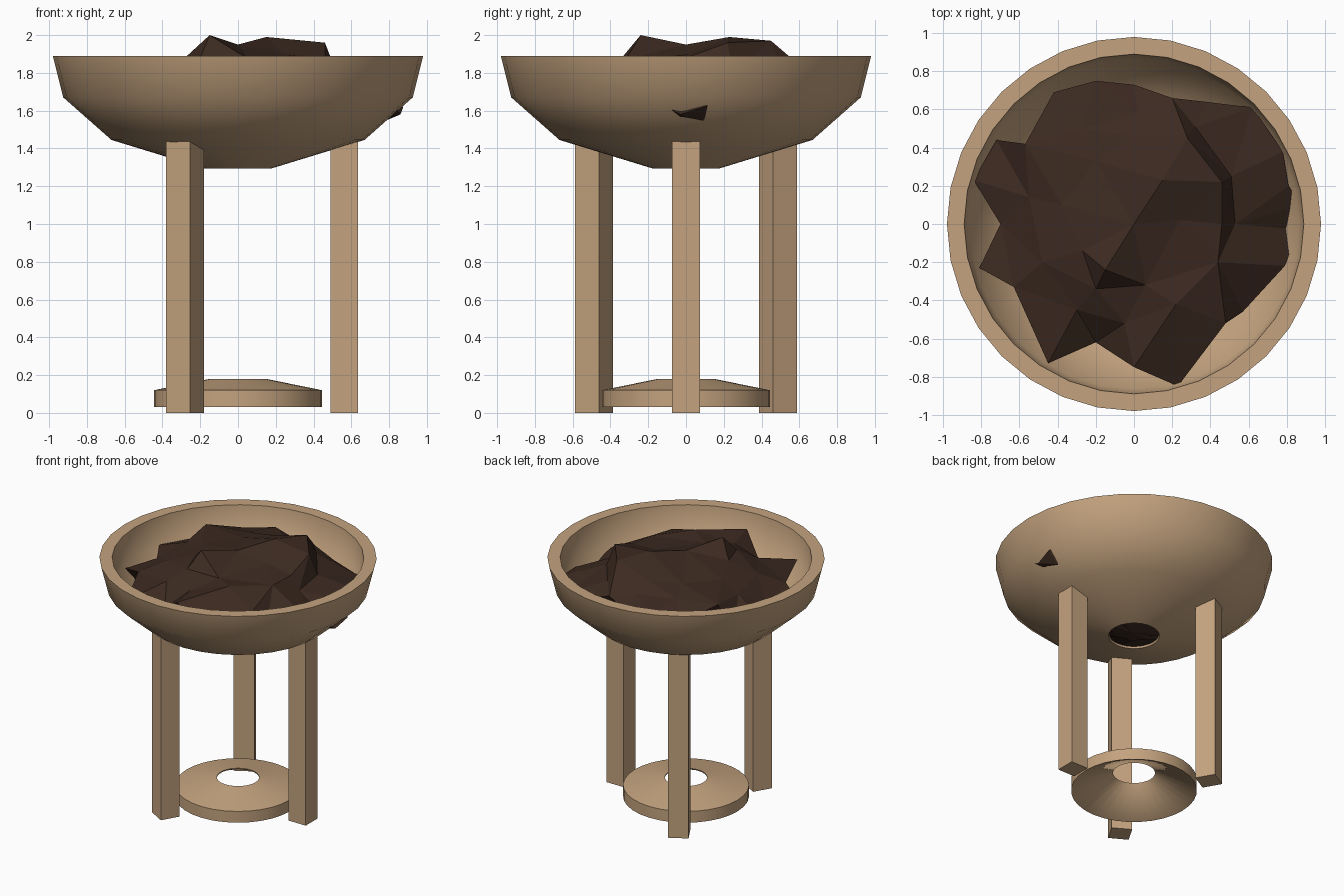
import bpy, bmesh, math, random
from mathutils import Matrix, Vector
from mathutils.geometry import delaunay_2d_cdt

if "Cube" in bpy.data.objects:
    bpy.data.objects.remove(bpy.data.objects["Cube"])

random.seed(4)


def material(name, rgb):
    m = bpy.data.materials.new(name)
    m.diffuse_color = (*rgb, 1)
    m.use_nodes = True
    m.node_tree.nodes["Principled BSDF"].inputs["Base Color"].default_value = m.diffuse_color
    return m


TAN = material("tan", (0.55, 0.365, 0.21))
DARK = material("charcoal", (0.045, 0.023, 0.015))


def finish(name, bm, mat, smooth=None):
    bmesh.ops.recalc_face_normals(bm, faces=bm.faces[:])
    me = bpy.data.meshes.new(name)
    bm.to_mesh(me)
    bm.free()
    ob = bpy.data.objects.new(name, me)
    bpy.context.collection.objects.link(ob)
    me.materials.append(mat)
    if smooth:
        bpy.ops.object.select_all(action='DESELECT')
        ob.select_set(True)
        bpy.context.view_layer.objects.active = ob
        bpy.ops.object.shade_smooth_by_angle(angle=math.radians(smooth))
    return ob


def lathe(name, profile, sides=32):
    # Closed (radius, z) profile turned around the z axis
    bm = bmesh.new()
    rings = []
    for i in range(sides):
        a = 2 * math.pi * i / sides
        rings.append([bm.verts.new((r * math.cos(a), r * math.sin(a), z)) for r, z in profile])
    n = len(profile)
    for i in range(sides):
        p, q = rings[i], rings[(i + 1) % sides]
        for j in range(n):
            k = (j + 1) % n
            bm.faces.new((p[j], q[j], q[k], p[k]))
    return finish(name, bm, TAN, 70)


# Bowl with a drain hole, and the raised ring plate between the legs
lathe("bowl", [(0.18, 1.295), (0.67, 1.445), (0.925, 1.67), (0.98, 1.89),
               (0.89, 1.89), (0.865, 1.685), (0.64, 1.47), (0.175, 1.31)])
lathe("base_plate", [(0.445, 0.032), (0.445, 0.12), (0.15, 0.18), (0.15, 0.172)])

# Three square legs
for i in range(3):
    bm = bmesh.new()
    bmesh.ops.create_cube(bm, size=1)
    bm.transform(Matrix.Rotation(math.radians(120 * i), 4, 'Z')
                 @ Matrix.Translation((0.5625, 0, 0.722))
                 @ Matrix.Diagonal((0.147, 0.147, 1.444, 1)))
    finish(f"leg_{i + 1}", bm, TAN)

# Charcoal heap: jagged outline, then top crags and the lower shelf around them
outline = [(0.875, 0.10, 1.62), (0.81, 0.20, 1.68), (0.78, 0.38, 1.70), (0.62, 0.61, 1.68),
           (0.38, 0.64, 1.73), (0.20, 0.66, 1.79), (0.0, 0.73, 1.75), (-0.2, 0.75, 1.79),
           (-0.42, 0.69, 1.75), (-0.57, 0.42, 1.84), (-0.72, 0.44, 1.68), (-0.84, 0.23, 1.68),
           (-0.7, 0.0, 1.70), (-0.81, -0.23, 1.68), (-0.63, -0.33, 1.74), (-0.45, -0.73, 1.72),
           (-0.2, -0.62, 1.68), (0.0, -0.75, 1.83), (0.23, -0.85, 1.71), (0.48, -0.52, 1.79),
           (0.57, -0.46, 1.68), (0.79, -0.22, 1.68), (0.86, -0.03, 1.58)]
crags = [(0, 0, 1.95), (0.15, 0.23, 1.99), (-0.15, -0.24, 2.0), (0.46, 0.0, 1.88),
         (0.46, 0.22, 1.96), (0.28, 0.45, 1.97), (0.0, 0.46, 1.89), (-0.2, 0.33, 1.87),
         (-0.38, 0.1, 1.86), (-0.27, -0.14, 1.89), (-0.2, -0.34, 1.88), (0.06, -0.32, 1.87),
         (0.44, -0.20, 1.87), (0.22, -0.42, 1.89), (0.24, 0.02, 1.90),
         (0.51, 0.25, 1.80), (0.53, 0.0, 1.78), (0.32, 0.51, 1.82), (0.02, 0.58, 1.83),
         (-0.27, 0.5, 1.83), (-0.55, 0.14, 1.81), (-0.48, -0.2, 1.82), (-0.3, -0.45, 1.80),
         (-0.05, -0.52, 1.82)]
pts = outline + crags
verts, _, faces, origs, _, _ = delaunay_2d_cdt(
    [Vector(p[:2]) for p in pts], [], [list(range(len(outline)))], 1, 1e-5)
bm = bmesh.new()
vs = [bm.verts.new((v.x, v.y, pts[o[0]][2])) for v, o in zip(verts, origs)]
for f in faces:
    bm.faces.new([vs[i] for i in f])

# Underside of the heap narrows down into the drain hole
edge = [e for e in bm.edges if e.is_boundary]
for scale, z in ((0.90, 1.555), (0.70, 1.44), (0.62, 1.345)):
    ret = bmesh.ops.extrude_edge_only(bm, edges=edge)
    ring = [g for g in ret["geom"] if isinstance(g, bmesh.types.BMVert)]
    edge = [g for g in ret["geom"] if isinstance(g, bmesh.types.BMEdge) and g.is_boundary]
    for v in ring:
        # even the outline out towards a round ring below the surface
        r = v.co.xy.length
        k = scale * (1 if r > 0.86 and v.co.x > 0.85 else 0.93)
        if z < 1.5:
            k *= 0.8
        v.co = (v.co.x * k, v.co.y * k, z + random.uniform(-0.01, 0.01))
ret = bmesh.ops.extrude_edge_only(bm, edges=edge)
tip = [g for g in ret["geom"] if isinstance(g, bmesh.types.BMVert)]
bmesh.ops.pointmerge(bm, verts=tip, merge_co=(0.02, 0, 1.315))
bmesh.ops.triangulate(bm, faces=bm.faces[:])
finish("charcoal_heap", bm, DARK)
